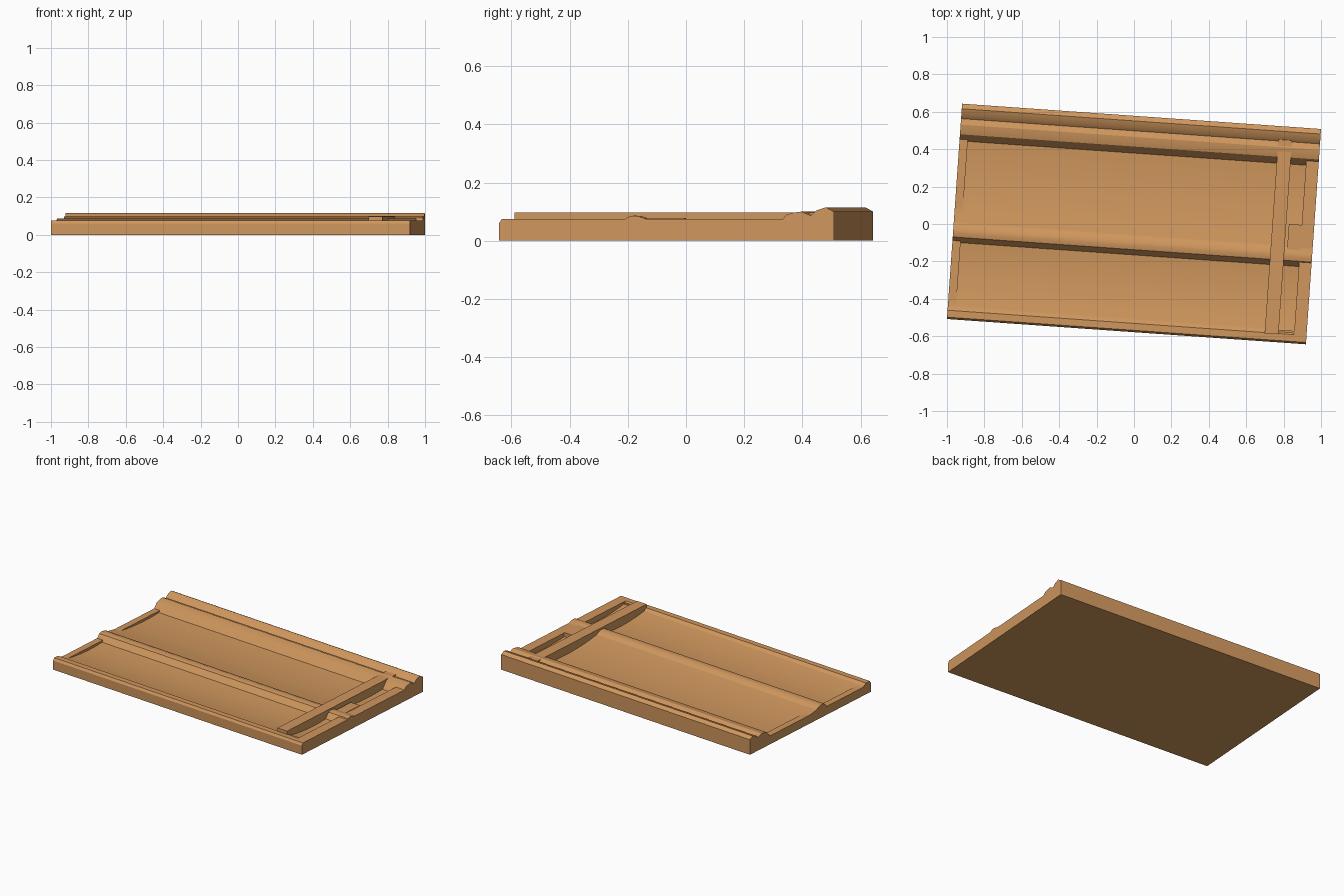
import bpy, math

cube = bpy.data.objects.get("Cube")
if cube:
    bpy.data.objects.remove(cube)

TURN = math.radians(-4.03)
HALF_L, HALF_W = 0.962, 0.577

clay = bpy.data.materials.new("terracotta")
clay.use_nodes = True
colour = (0.63, 0.31, 0.11, 1)
clay.diffuse_color = colour
clay.node_tree.nodes["Principled BSDF"].inputs["Base Color"].default_value = colour


def extrude(name, outline, u0, u1):
    """Extrude a closed (v, z) outline along the tile's length."""
    n = len(outline)
    verts = [(u, v, z) for u in (u0, u1) for v, z in outline]
    faces = [(i, i + n, (i + 1) % n + n, (i + 1) % n) for i in range(n)]
    faces += [tuple(range(n)), tuple(reversed(range(n, 2 * n)))]
    mesh = bpy.data.meshes.new(name)
    mesh.from_pydata(verts, [], faces)
    mesh.materials.append(clay)
    obj = bpy.data.objects.new(name, mesh)
    bpy.context.collection.objects.link(obj)
    obj.rotation_euler.z = TURN
    bpy.ops.object.select_all(action='DESELECT')
    obj.select_set(True)
    bpy.context.view_layer.objects.active = obj
    bpy.ops.object.mode_set(mode='EDIT')
    bpy.ops.mesh.select_all(action='SELECT')
    bpy.ops.mesh.normals_make_consistent(inside=False)
    bpy.ops.object.mode_set(mode='OBJECT')
    bpy.ops.object.shade_smooth_by_angle(angle=math.radians(25))
    return obj


# Cross-section: front lip, trough, middle rail, trough, double back rail
def trough(v0, z0, v1, z1, sag, steps=10):
    pts = []
    for i in range(steps + 1):
        t = i / steps
        pts.append((v0 + (v1 - v0) * t, z0 + (z1 - z0) * t - 4 * sag * t * (1 - t)))
    return pts


section = [(-HALF_W, 0.06), (-0.567, 0.075), (-0.53, 0.075)]
section += trough(-0.51, 0.06, -0.165, 0.045, 0.012)
section += [(-0.137, 0.08), (-0.115, 0.086), (-0.095, 0.084), (-0.07, 0.075)]
section += trough(-0.06, 0.067, 0.378, 0.045, 0.014)
section += [(0.413, 0.089), (0.435, 0.096), (0.465, 0.1), (0.497, 0.087),
            (0.517, 0.104), (0.55, 0.115), (HALF_W, 0.1)]


def tile_section(name, u0, u1, level):
    """Tile body whose troughs are filled up to the given level."""
    top = [section[0]]
    for (v0, z0), (v1, z1) in zip(section, section[1:]):
        if (z0 - level) * (z1 - level) < 0:
            top.append((v0 + (v1 - v0) * (level - z0) / (z1 - z0), level))
        top.append((v1, z1))
    top = [(v, max(z, level)) if abs(v) < 0.56 else (v, z) for v, z in top]
    extrude(name, [(-HALF_W, 0)] + top + [(HALF_W, 0)], u0, u1)


tile_section("left_end_frame", -HALF_L, -0.918, 0.056)
tile_section("trough_body", -0.918, 0.895, 0)
tile_section("right_end_frame", 0.895, HALF_L, 0.075)


def block(name, u0, u1, v0, v1, top):
    extrude(name, [(v0, 0.01), (v0, top), (v1, top), (v1, 0.01)], u0, u1)


# Raised crossbar and the small ledge beside the middle rail
block("crossbar", 0.738, 0.812, -0.534, 0.505, 0.097)
block("rail_ledge", 0.826, 0.896, -0.09, 0.058, 0.078)
block("front_pit_step", 0.81, 0.896, -0.535, -0.51, 0.068)
